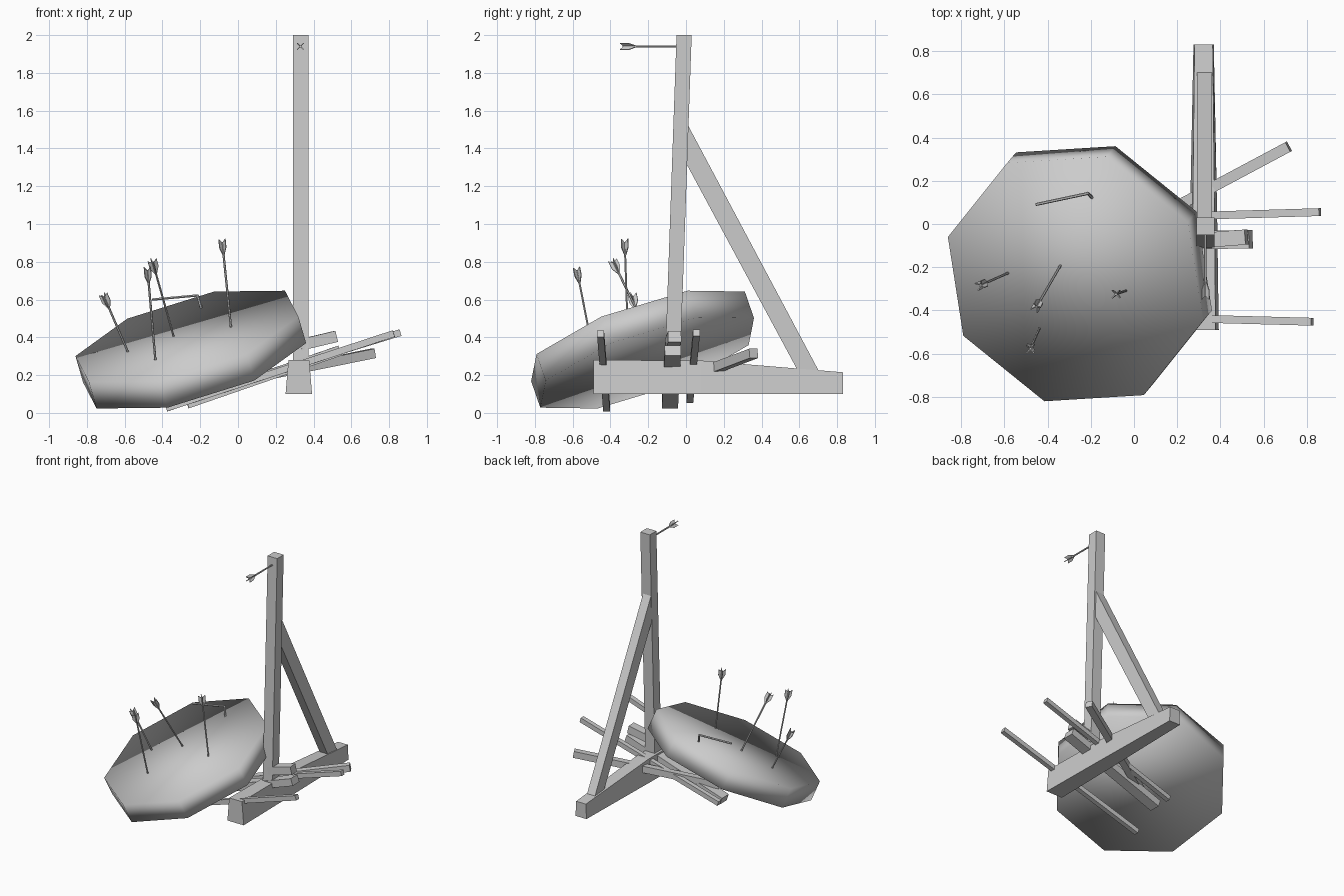
import bpy, bmesh, math
from mathutils import Vector as V

cube = bpy.data.objects.get("Cube")
if cube:
    bpy.data.objects.remove(cube, do_unlink=True)

grey = bpy.data.materials.new("plain_grey")
grey.use_nodes = True
colour = (0.6, 0.6, 0.6, 1)
grey.diffuse_color = colour
grey.node_tree.nodes["Principled BSDF"].inputs["Base Color"].default_value = colour


def finish(bm, name, smooth=False):
    bmesh.ops.recalc_face_normals(bm, faces=bm.faces)
    for f in bm.faces:
        f.smooth = smooth
    me = bpy.data.meshes.new(name)
    bm.to_mesh(me)
    bm.free()
    me.materials.append(grey)
    ob = bpy.data.objects.new(name, me)
    bpy.context.scene.collection.objects.link(ob)
    return ob


def loft(bm, rings):
    """Skin a list of equal rings and cap both ends."""
    rows = [[bm.verts.new(p) for p in r] for r in rings]
    n = len(rows[0])
    for a, b in zip(rows, rows[1:]):
        for i in range(n):
            j = (i + 1) % n
            bm.faces.new((a[i], a[j], b[j], b[i]))
    bm.faces.new(rows[0])
    bm.faces.new(rows[-1])


def frame(a, b):
    d = (V(b) - V(a)).normalized()
    up = V((0, 0, 1)) if abs(d.z) < 0.95 else V((0, 1, 0))
    side = d.cross(up).normalized()
    return d, side, side.cross(d)


def beam(name, a, b, w, h):
    """Square timber running from a to b."""
    d, s, u = frame(a, b)
    corners = [(-1, -1), (1, -1), (1, 1), (-1, 1)]
    bm = bmesh.new()
    loft(bm, [[V(p) + s * x * w / 2 + u * y * h / 2 for x, y in corners] for p in (a, b)])
    return finish(bm, name)


def rod(bm, a, b, r, n=6):
    d, s, u = frame(a, b)
    turn = [math.tau * i / n for i in range(n)]
    loft(bm, [[V(p) + (s * math.cos(t) + u * math.sin(t)) * r for t in turn] for p in (a, b)])


def arrow(name, tail, tip):
    """Shaft with four swept fins at the tail."""
    bm = bmesh.new()
    d, s, u = frame(tail, tip)
    rod(bm, V(tail) + d * 0.015, V(tip) + d * 0.03, 0.006)
    fin = [(0, 0.02), (0.025, 0), (0.025, 0.045), (0.005, 0.085), (0, 0.085)]
    for k in range(4):
        t = math.pi / 4 + k * math.pi / 2
        out = s * math.cos(t) + u * math.sin(t)
        thick = d.cross(out) * 0.0025
        loft(bm, [[V(tail) + out * r + d * l + thick * e for r, l in fin] for e in (-1, 1)])
    finish(bm, name)


# Upright post
bm = bmesh.new()
loft(bm, [[(x, y + c, z) for x, c in ((0.29, -0.04), (0.372, -0.04), (0.372, 0.04), (0.29, 0.04))]
          for y, z in ((-0.075, 0.15), (-0.01, 2.0))])
finish(bm, "post")

# Ground beam, tapering to the back
bm = bmesh.new()
mid = 0.322
loft(bm, [[(mid - lo, y, 0.1), (mid + lo, y, 0.1), (mid + hi, y, top), (mid - hi, y, top)]
          for y, lo, hi, top in ((-0.49, 0.07, 0.055, 0.28), (0.08, 0.062, 0.05, 0.277),
                                 (0.83, 0.047, 0.042, 0.215))])
finish(bm, "ground_beam")

# Diagonal brace
bm = bmesh.new()
side = [(-0.02, 1.36), (-0.02, 1.58), (0.72, 0.19), (0.61, 0.19)]
loft(bm, [[(x, y, z) for y, z in side] for x in (0.292, 0.36)])
finish(bm, "brace")

# Fallen eight-sided target: flat caps with soft shading over the rim
centre = V((-0.25, -0.23, 0.335))
normal = V((-0.265, -0.315, 0.912)).normalized()
u = V((-0.59, 0.194, -0.105))
u = (u - normal * u.dot(normal)).normalized()
v = u.cross(normal)
bm = bmesh.new()
rows = []
for e in (1, -1):
    rows.append([bm.verts.new(centre + normal * 0.077 * e
                              + (u * math.cos(k * math.pi / 4) + v * math.sin(k * math.pi / 4)) * 0.63)
                 for k in range(8)])
for k in range(8):
    j = (k + 1) % 8
    bm.faces.new((rows[0][k], rows[0][j], rows[1][j], rows[1][k]))
for r in rows:
    for quad in ((0, 1, 2, 3), (0, 3, 4, 7), (4, 5, 6, 7)):
        bm.faces.new([r[i] for i in quad])
finish(bm, "target", smooth=True)

# Loose sticks under the target
beam("back_stick", (0.715, 0.358, 0.315), (-0.2, -0.13, 0.13), 0.05, 0.05)
beam("middle_stick", (0.86, 0.055, 0.425), (-0.3, 0.02, 0.07), 0.036, 0.036)
beam("front_stick", (0.825, -0.452, 0.42), (-0.38, -0.42, 0.025), 0.036, 0.036)
beam("bracket_arm", (0.54, -0.07, 0.33), (-0.27, -0.085, 0.05), 0.085, 0.055)
beam("bracket_block", (0.52, -0.06, 0.405), (0.33, -0.075, 0.36), 0.07, 0.06)

# Arrows
arrow("post_arrow", (0.33, -0.35, 1.94), (0.33, -0.05, 1.94))
arrow("target_arrow_1", (-0.715, -0.285, 0.63), (-0.59, -0.23, 0.34))
arrow("target_arrow_2", (-0.48, -0.58, 0.77), (-0.44, -0.49, 0.31))
arrow("target_arrow_3", (-0.455, -0.39, 0.81), (-0.345, -0.2, 0.42))
arrow("target_arrow_4", (-0.085, -0.325, 0.92), (-0.04, -0.31, 0.48))

# Snapped arrow shaft
bm = bmesh.new()
rod(bm, (-0.455, 0.09, 0.6), (-0.21, 0.142, 0.622), 0.007)
rod(bm, (-0.215, 0.143, 0.625), (-0.19, 0.118, 0.54), 0.007)
finish(bm, "broken_arrow")
